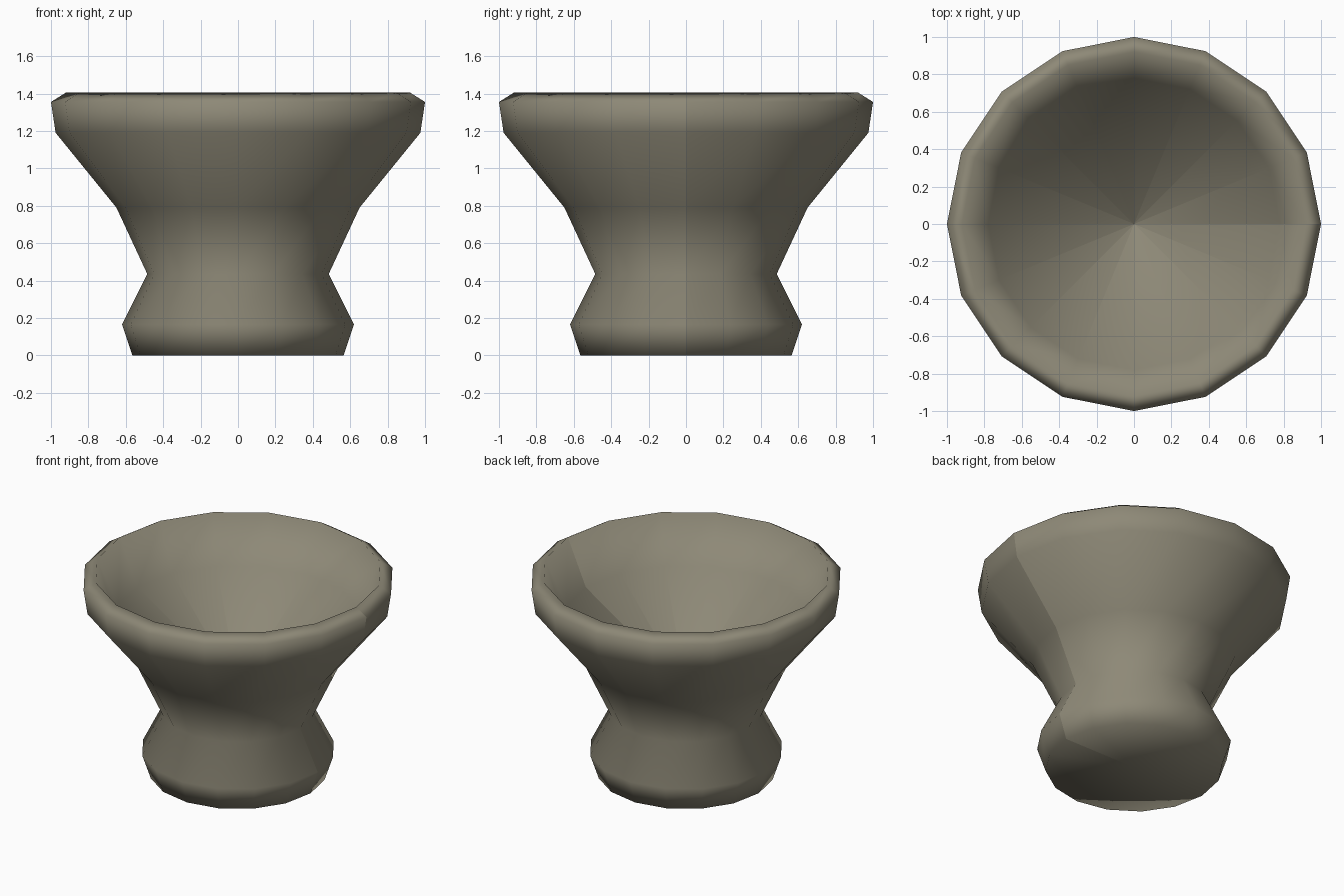
import bpy, bmesh, math

if "Cube" in bpy.data.objects:
    bpy.data.objects.remove(bpy.data.objects["Cube"])

SIDES = 16
# lathe profile (radius, height): base centre, foot, waist, flared cup, lip, inner bowl
PROFILE = [(0, 0), (0.565, 0), (0.62, 0.165), (0.485, 0.435), (0.65, 0.79),
           (0.975, 1.19), (1.0, 1.355), (0.92, 1.405), (0.78, 1.09), (0, 0.59)]

stone = bpy.data.materials.new("grey_stone")
stone.diffuse_color = (0.27, 0.25, 0.185, 1)
stone.use_nodes = True
stone.node_tree.nodes["Principled BSDF"].inputs["Base Color"].default_value = stone.diffuse_color

# each ring keeps its own points, so the bowl's centre shades as a faceted cone
bm = bmesh.new()
rings = [[bm.verts.new((r * math.cos(2 * math.pi * i / SIDES),
                        r * math.sin(2 * math.pi * i / SIDES), z))
          for i in range(SIDES)] for r, z in PROFILE]

# skin neighbouring rings, with triangle fans at the two poles
last = len(rings) - 2
for k, (a, b) in enumerate(zip(rings, rings[1:])):
    for i in range(SIDES):
        j = (i + 1) % SIDES
        if k == 0:
            corners = (a[i], b[j], b[i])
        elif k == last:
            corners = (a[i], a[j], b[i])
        else:
            corners = (a[i], a[j], b[j], b[i])
        bm.faces.new(corners).smooth = True
    # visible lathe seam on the +x side
    seam = bm.edges.get((a[0], b[0]))
    if seam:
        seam.smooth = False
# drop unused pole points
bmesh.ops.delete(bm, geom=[v for v in bm.verts if not v.link_faces], context='VERTS')

mesh = bpy.data.meshes.new("goblet_bowl")
bm.to_mesh(mesh)
bm.free()
mesh.materials.append(stone)
bowl = bpy.data.objects.new("goblet_bowl", mesh)
bpy.context.collection.objects.link(bowl)
